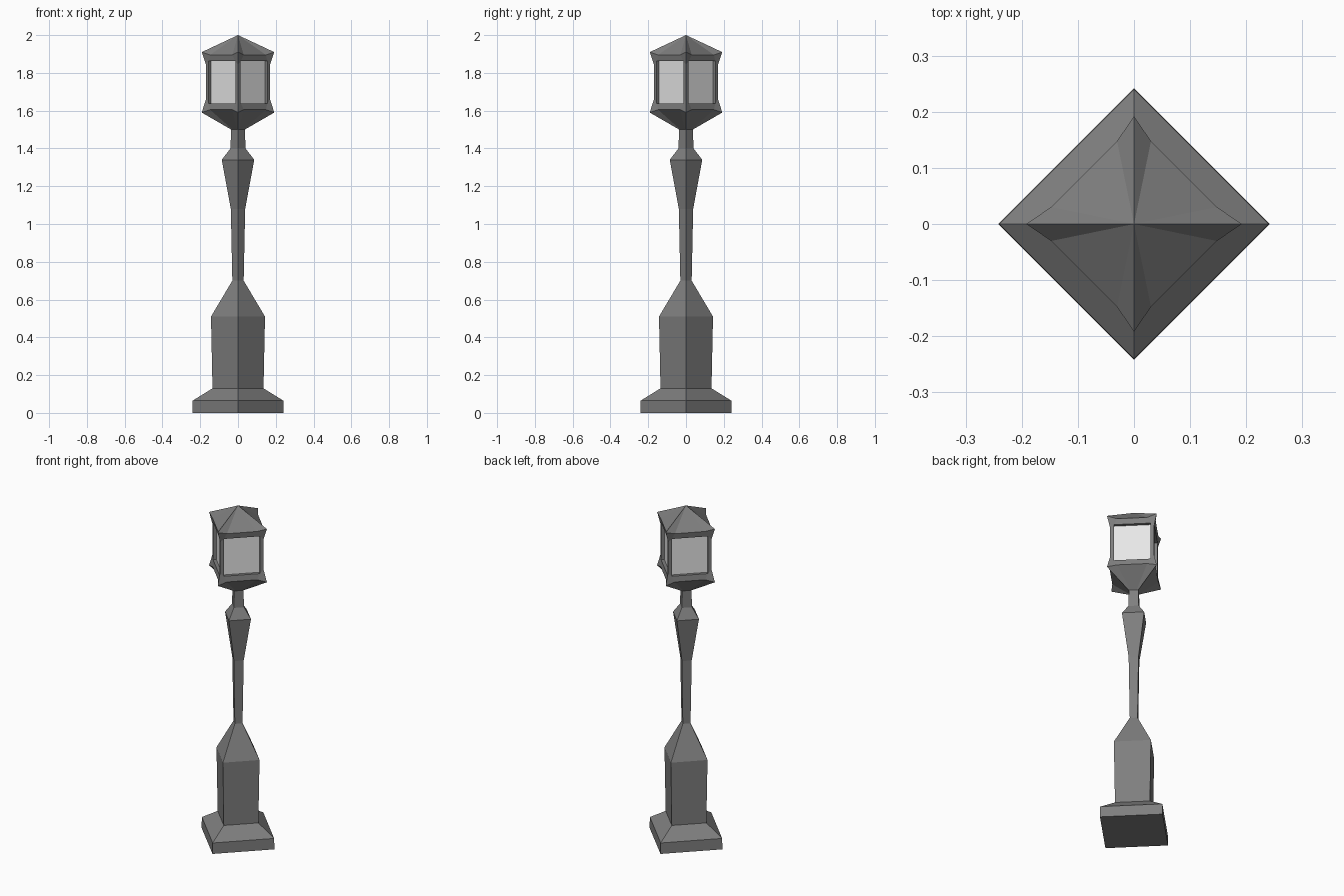
import bpy, bmesh
from math import cos, sin, pi
from mathutils import Vector

if "Cube" in bpy.data.objects:
    bpy.data.objects.remove(bpy.data.objects["Cube"])


def material(name, value):
    mat = bpy.data.materials.new(name)
    mat.use_nodes = True
    colour = (value, value, value, 1)
    mat.diffuse_color = colour
    mat.node_tree.nodes["Principled BSDF"].inputs["Base Color"].default_value = colour
    return mat


IRON = material("dark grey iron", 0.21)
GLASS = material("pale glass", 0.8)
CORNERS = [Vector((round(cos(i * pi / 2)), round(sin(i * pi / 2)), 0)) for i in range(4)]


def square_ring(bm, radius, z):
    return [bm.verts.new(c * radius + Vector((0, 0, z))) for c in CORNERS]


def framed_ring(bm, corner, side, t):
    """Corner and side are (radius, height); two side points sit at t and 1 - t."""
    ring = []
    for i, c in enumerate(CORNERS):
        following = CORNERS[(i + 1) % 4]
        ring.append(bm.verts.new(c * corner[0] + Vector((0, 0, corner[1]))))
        for f in (t, 1 - t):
            ring.append(bm.verts.new(c.lerp(following, f) * side[0] + Vector((0, 0, side[1]))))
    return ring


def bridge(bm, low, high):
    n = len(low)
    return [bm.faces.new((low[i], low[(i + 1) % n], high[(i + 1) % n], high[i]))
            for i in range(n)]


def finish(name, bm, mats):
    bm.normal_update()
    mesh = bpy.data.meshes.new(name)
    bm.to_mesh(mesh)
    bm.free()
    for m in mats:
        mesh.materials.append(m)
    obj = bpy.data.objects.new(name, mesh)
    bpy.context.collection.objects.link(obj)
    return obj


def square_part(name, profile, bottom=False):
    bm = bmesh.new()
    rings = [square_ring(bm, r, z) for r, z in profile]
    for low, high in zip(rings, rings[1:]):
        bridge(bm, low, high)
    if bottom:
        bm.faces.new(rings[0][::-1])
    return finish(name, bm, [IRON])


# Post: plinth, pedestal and column
square_part("plinth", [(0.242, 0), (0.24, 0.065), (0.135, 0.13)], bottom=True)
square_part("pedestal", [(0.135, 0.13), (0.143, 0.51), (0.03, 0.70)])
square_part("column", [(0.03, 0.70), (0.038, 1.08), (0.086, 1.34), (0.04, 1.40), (0.036, 1.51)])

# Lantern: flared underside, framed walls and pyramid roof
bm = bmesh.new()
rings = [
    framed_ring(bm, (0.036, 1.50), (0.036, 1.50), 0.17),
    framed_ring(bm, (0.192, 1.59), (0.178, 1.605), 0.17),
    framed_ring(bm, (0.17, 1.66), (0.17, 1.638), 0.085),
    framed_ring(bm, (0.17, 1.845), (0.17, 1.862), 0.085),
    framed_ring(bm, (0.192, 1.91), (0.178, 1.895), 0.17),
]
walls = [bridge(bm, low, high) for low, high in zip(rings, rings[1:])]
apex = bm.verts.new((0, 0, 2))
eave = rings[-1]
for i, v in enumerate(eave):
    bm.faces.new((v, eave[(i + 1) % len(eave)], apex))

# Panes: recessed middle face on each wall
bm.normal_update()
panes = bmesh.ops.extrude_discrete_faces(bm, faces=walls[2][1::3])["faces"]
for pane in panes:
    pane.material_index = 1
    bmesh.ops.translate(bm, verts=pane.verts, vec=pane.normal * -0.018)
finish("lantern", bm, [IRON, GLASS])
